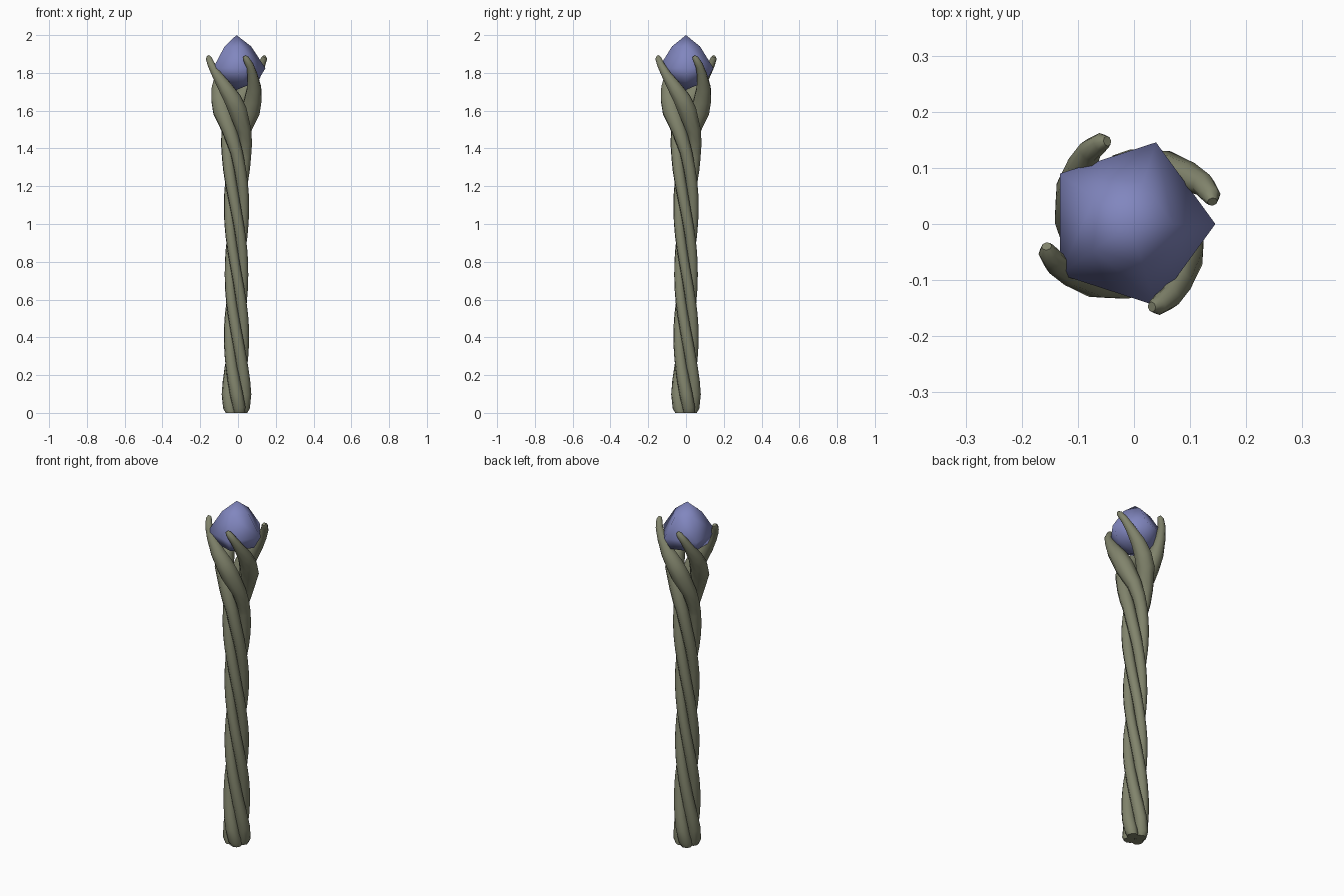
import bpy
import bmesh
import math

cube = bpy.data.objects.get("Cube")
if cube:
    bpy.data.objects.remove(cube, do_unlink=True)

CENTRE_X = -0.008


def material(name, colour):
    mat = bpy.data.materials.new(name)
    mat.use_nodes = True
    mat.diffuse_color = (*colour, 1)
    bsdf = next(n for n in mat.node_tree.nodes if n.type == 'BSDF_PRINCIPLED')
    bsdf.inputs["Base Color"].default_value = (*colour, 1)
    bsdf.inputs["Roughness"].default_value = 0.8
    return mat


wood = material("olive wood", (0.22, 0.23, 0.15))
crystal = material("violet crystal", (0.22, 0.24, 0.52))
crystal.use_backface_culling = True

# Strand keys: height, twist in degrees, distance from axis, thickness
KEYS = [
    (0.0, 28, 0.032, 0.030), (0.03, 20, 0.040, 0.034), (0.1, 0, 0.044, 0.035),
    (0.28, -50, 0.039, 0.031), (0.74, -180, 0.036, 0.027),
    (1.06, -270, 0.038, 0.029), (1.38, -360, 0.046, 0.034),
    (1.5, -405, 0.055, 0.041), (1.6, -445, 0.076, 0.052),
    (1.66, -463, 0.090, 0.049), (1.72, -482, 0.110, 0.040),
    (1.79, -501, 0.134, 0.027), (1.84, -512, 0.149, 0.021),
    (1.875, -521, 0.154, 0.017), (1.888, -525, 0.153, 0.009),
]


def strand_key(z):
    for a, b in zip(KEYS, KEYS[1:]):
        if z <= b[0]:
            t = (z - a[0]) / (b[0] - a[0])
            return [p + (q - p) * t for p, q in zip(a, b)]
    return KEYS[-1]


heights = sorted({k[0] for k in KEYS} | {round(0.1 + 0.07 * i, 2) for i in range(1, 20)})


# One twisted strand that rises along the shaft and ends in a claw
def strand(name, start):
    curve = bpy.data.curves.new(name, 'CURVE')
    curve.dimensions = '3D'
    curve.bevel_depth = 1.0
    curve.bevel_resolution = 2
    curve.use_fill_caps = True
    spline = curve.splines.new('POLY')
    spline.points.add(len(heights) - 1)
    for point, height in zip(spline.points, heights):
        z, twist, dist, radius = strand_key(height)
        a = math.radians(twist + start)
        point.co = (CENTRE_X + dist * math.cos(a), dist * math.sin(a), z, 1)
        point.radius = radius
    obj = bpy.data.objects.new(name, curve)
    bpy.context.collection.objects.link(obj)
    bpy.ops.object.select_all(action='DESELECT')
    obj.select_set(True)
    bpy.context.view_layer.objects.active = obj
    bpy.ops.object.convert(target='MESH')
    obj = bpy.context.object
    # Flat foot resting on the ground
    for v in obj.data.vertices:
        if v.co.z < 0.012:
            v.co.z = 0
    obj.data.materials.clear()
    obj.data.materials.append(wood)
    bpy.ops.object.shade_smooth_by_angle(angle=math.radians(50))


for i in range(4):
    strand(f"strand_{i + 1}", 90 * i)


# Five-sided gem from (radius, height) rows between two points
def gem(name, top, rows, bottom, inward):
    bm = bmesh.new()
    rings = []
    for radius, z in rows:
        rings.append([bm.verts.new((CENTRE_X + radius * math.cos(math.tau * i / 5),
                                    radius * math.sin(math.tau * i / 5), z))
                      for i in range(5)])
    tip = bm.verts.new((CENTRE_X, 0, top))
    foot = bm.verts.new((CENTRE_X, 0, bottom))
    for i in range(5):
        j = (i + 1) % 5
        bm.faces.new((tip, rings[0][i], rings[0][j]))
        bm.faces.new((foot, rings[-1][j], rings[-1][i]))
        for up, low in zip(rings, rings[1:]):
            bm.faces.new((up[i], low[i], low[j], up[j]))
    bmesh.ops.recalc_face_normals(bm, faces=bm.faces)
    if inward:
        bmesh.ops.reverse_faces(bm, faces=bm.faces)
    for f in bm.faces:
        f.smooth = True
    mesh = bpy.data.meshes.new(name)
    bm.to_mesh(mesh)
    bm.free()
    mesh.materials.append(crystal)
    bpy.context.collection.objects.link(bpy.data.objects.new(name, mesh))


# Solid gem inside an inward-facing glow shell
gem("gem_core", 1.972, [(0.062, 1.925), (0.130, 1.82), (0.092, 1.765)], 1.73, False)
gem("gem_shell", 2.0, [(0.078, 1.94), (0.153, 1.825), (0.112, 1.755)], 1.71, True)
